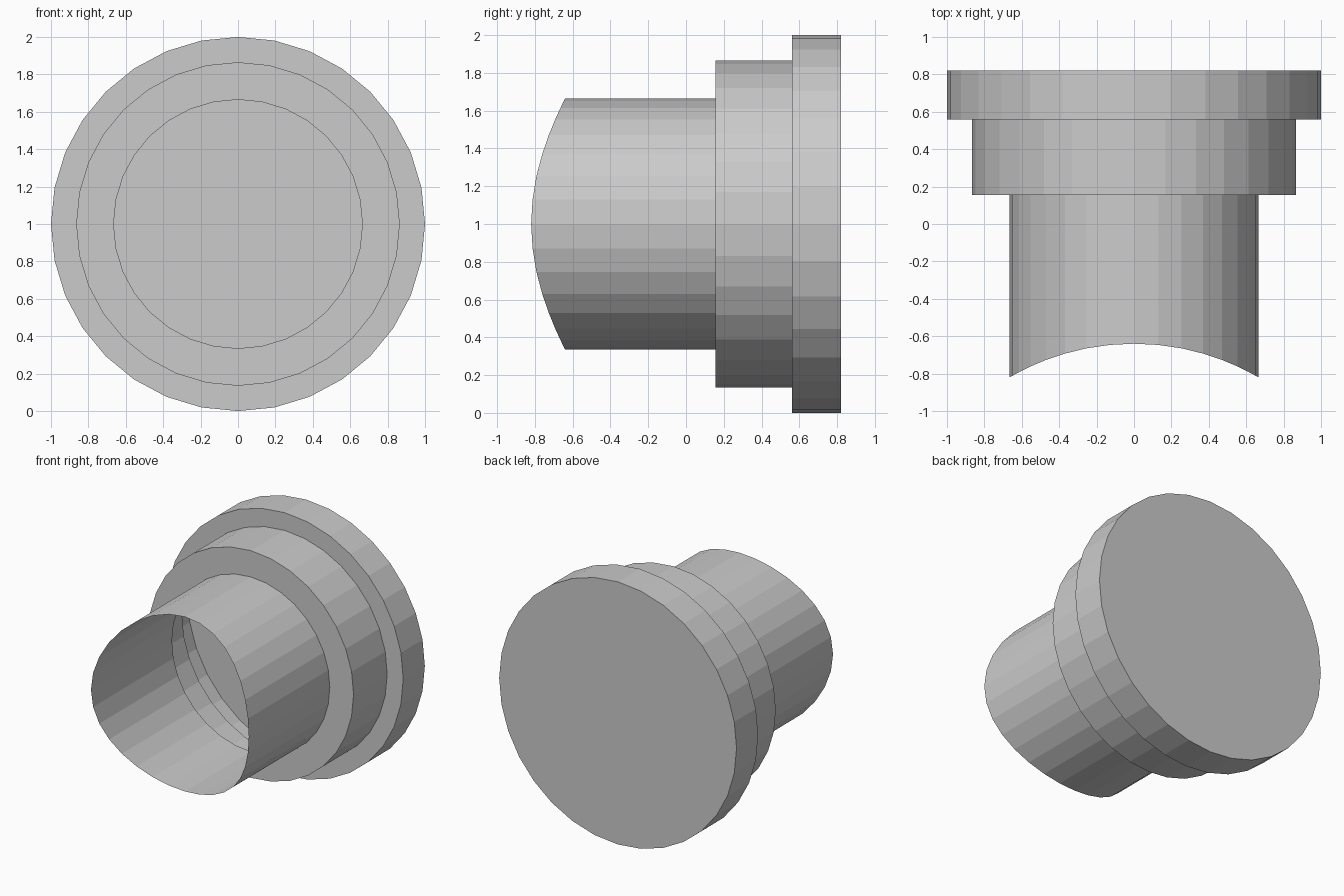
import bpy, bmesh
from math import sin, cos, tau, sqrt

if "Cube" in bpy.data.objects:
    bpy.data.objects.remove(bpy.data.objects["Cube"])

SIDES = 32
CENTRE_Z = 1.0
SADDLE_R = 1.32   # radius of the pipe the open end fits against


def saddle_y(x):
    return -0.64 - (SADDLE_R - sqrt(SADDLE_R ** 2 - x * x))


def lathe(name, profile, cap=False):
    """Thin shell around the y axis; profile is (radius, y), y may be a function of x."""
    bm = bmesh.new()
    rings = []
    for r, y in profile:
        ring = []
        for i in range(SIDES):
            x, z = r * sin(tau * i / SIDES), r * cos(tau * i / SIDES)
            ring.append(bm.verts.new((x, y(x) if callable(y) else y, z + CENTRE_Z)))
        rings.append(ring)
    for a, b in zip(rings, rings[1:]):
        for i in range(SIDES):
            j = (i + 1) % SIDES
            bm.faces.new((a[i], b[i], b[j], a[j]))
    if cap:
        bm.faces.new(rings[-1][::-1])
        bmesh.ops.recalc_face_normals(bm, faces=bm.faces)
    bm.normal_update()
    # make the outside of the shell face outward
    f = max(bm.faces, key=lambda f: abs(f.normal.z) * (f.calc_center_median().z > CENTRE_Z + 0.5))
    if f.normal.z < 0:
        bmesh.ops.reverse_faces(bm, faces=bm.faces)
    mesh = bpy.data.meshes.new(name)
    bm.to_mesh(mesh)
    bm.free()
    obj = bpy.data.objects.new(name, mesh)
    bpy.context.collection.objects.link(obj)
    return obj


# open tube with the saddle-cut front end
lathe("saddle_tube", [(0.665, saddle_y), (0.665, 0.155)])

# middle collar: front shoulder and hollow wall
lathe("collar", [(0.665, 0.155), (0.865, 0.155), (0.865, 0.56)])

# end flange: front shoulder, rim and closed back
flange = lathe("end_flange", [(0.865, 0.56), (1.0, 0.56), (1.0, 0.82)], cap=True)
